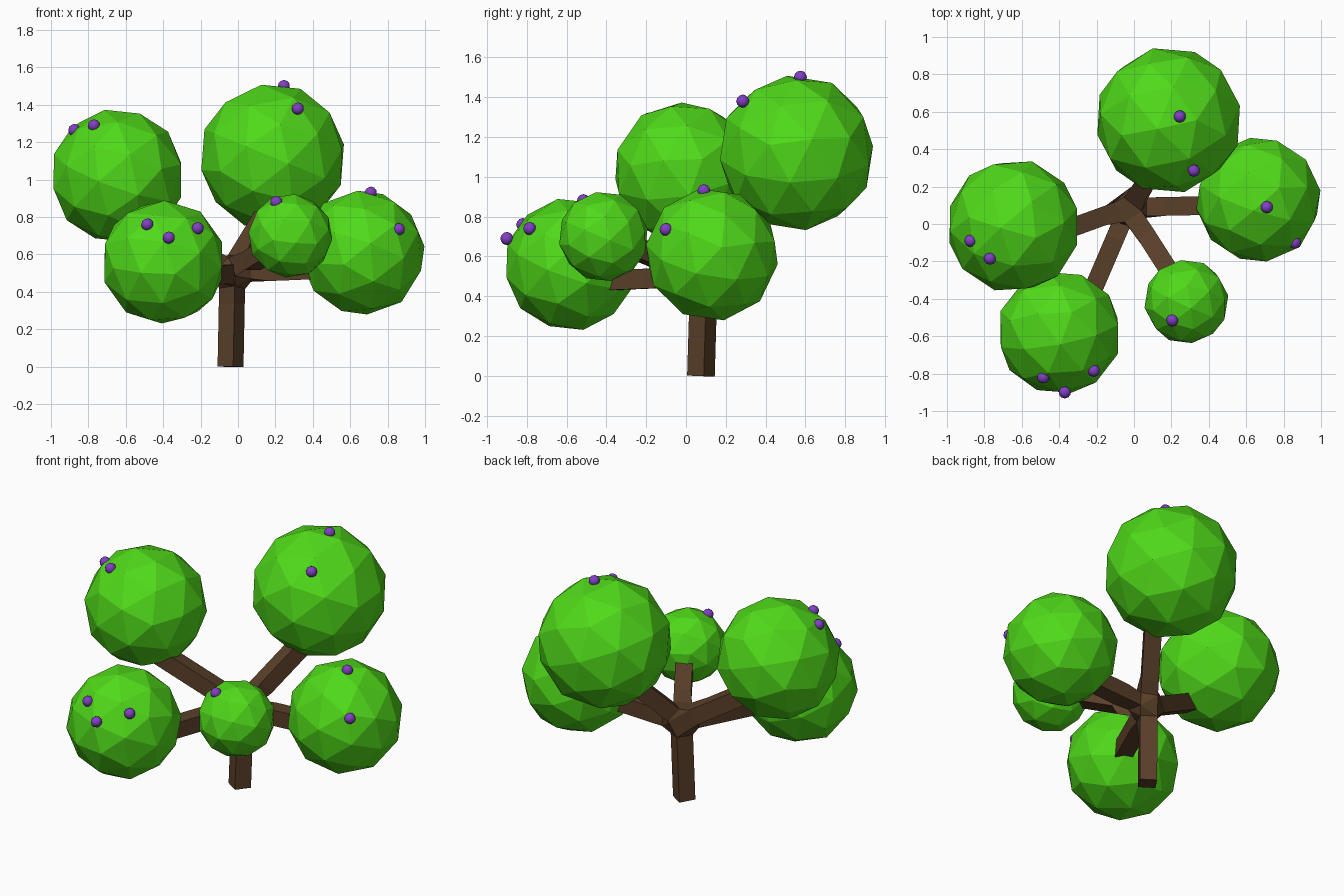
import bpy
from mathutils import Vector

if "Cube" in bpy.data.objects:
    bpy.data.objects.remove(bpy.data.objects["Cube"])


def material(name, color):
    m = bpy.data.materials.new(name)
    m.diffuse_color = color
    m.use_nodes = True
    m.node_tree.nodes["Principled BSDF"].inputs["Base Color"].default_value = m.diffuse_color
    return m


bark = material("bark", (0.10, 0.05, 0.022, 1))
leaf = material("leaf", (0.08, 0.70, 0.01, 1))
berry = material("berry", (0.22, 0.05, 0.55, 1))

# Trunk and branches: one stick skeleton thickened to square limbs
FORK = (-0.03, 0.09, 0.50)
TIPS = [(-0.50, -0.08, 0.78), (0.19, 0.40, 0.86), (0.46, 0.10, 0.52),
        (-0.24, -0.40, 0.48), (0.22, -0.30, 0.66)]
verts = [(-0.04, 0.075, 0), FORK] + TIPS
edges = [(0, 1)] + [(1, i + 2) for i in range(len(TIPS))]
mesh = bpy.data.meshes.new("trunk_and_branches")
mesh.from_pydata(verts, edges, [])
trunk = bpy.data.objects.new("trunk_and_branches", mesh)
bpy.context.collection.objects.link(trunk)
bpy.context.view_layer.objects.active = trunk
trunk.select_set(True)
bpy.ops.object.modifier_add(type='SKIN')
for v in mesh.skin_vertices[0].data:
    v.radius = (0.05, 0.05)
mesh.materials.append(bark)


def ball(name, center, radius, mat, turn=(0, 0, 0), smooth=False):
    bpy.ops.mesh.primitive_ico_sphere_add(
        subdivisions=2, radius=radius, location=center, rotation=turn)
    ob = bpy.context.object
    ob.name = name
    ob.data.materials.append(mat)
    if smooth:
        bpy.ops.object.shade_smooth()
    return ob


# Leaf clusters: centre, radius, and berries resting on each
CLUSTERS = [
    ("left", (-0.645, -0.01, 1.02), 0.36,
     [(-0.875, -0.09, 1.265), (-0.77, -0.185, 1.29)]),
    ("back", (0.185, 0.555, 1.12), 0.395,
     [(0.245, 0.575, 1.50), (0.32, 0.285, 1.38)]),
    ("right", (0.665, 0.13, 0.61), 0.337,
     [(0.71, 0.09, 0.93), (0.86, -0.10, 0.735)]),
    ("front", (-0.40, -0.58, 0.56), 0.335,
     [(-0.485, -0.82, 0.76), (-0.37, -0.90, 0.69), (-0.215, -0.785, 0.74)]),
    ("small", (0.28, -0.415, 0.70), 0.227, [(0.205, -0.515, 0.88)]),
]
for i, (name, center, radius, berries) in enumerate(CLUSTERS):
    ball(name + "_leaf_cluster", center, radius, leaf, (0.3, 0.25, 0.4 + i * 0.5))
    for p in berries:
        ball(name + "_berry", p, 0.033, berry, smooth=True)
